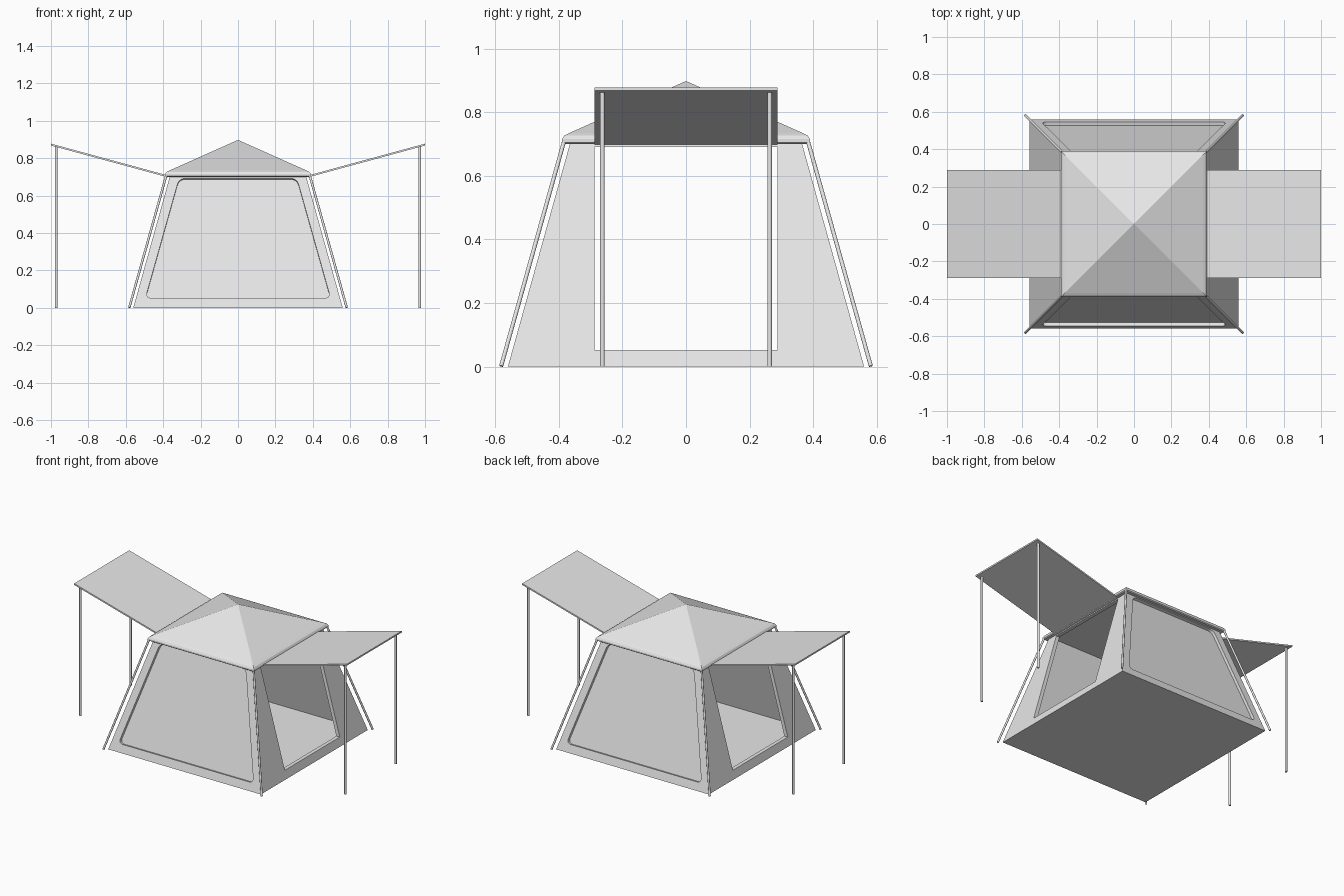
import bpy, bmesh
from math import radians
from mathutils import Vector, Matrix

cube = bpy.data.objects.get("Cube")
if cube:
    bpy.data.objects.remove(cube, do_unlink=True)

canvas = bpy.data.materials.new("light_grey")
canvas.use_nodes = True
canvas.diffuse_color = (0.8, 0.8, 0.8, 1)
canvas.node_tree.nodes["Principled BSDF"].inputs["Base Color"].default_value = (0.8, 0.8, 0.8, 1)

BASE, TOP, HEIGHT = 0.56, 0.365, 0.70
SLOPE = (BASE - TOP) / HEIGHT


def loft(name, loops):
    """Closed solid through a list of matching point loops."""
    bm = bmesh.new()
    rings = [[bm.verts.new(p) for p in loop] for loop in loops]
    count = len(rings[0])
    for a, b in zip(rings, rings[1:]):
        for i in range(count):
            j = (i + 1) % count
            bm.faces.new((a[i], a[j], b[j], b[i]))
    bm.faces.new(rings[0])
    bm.faces.new(rings[-1])
    bmesh.ops.remove_doubles(bm, verts=bm.verts, dist=1e-6)
    bmesh.ops.recalc_face_normals(bm, faces=bm.faces)
    mesh = bpy.data.meshes.new(name)
    bm.to_mesh(mesh)
    bm.free()
    mesh.materials.append(canvas)
    obj = bpy.data.objects.new(name, mesh)
    bpy.context.collection.objects.link(obj)
    return obj


def square(half, z):
    return [(-half, -half, z), (half, -half, z), (half, half, z), (-half, half, z)]


def box(name, x, y, z0, z1):
    return loft(name, [[(-x, -y, z), (x, -y, z), (x, y, z), (-x, y, z)] for z in (z0, z1)])


def rounded(corners, radius, steps=6):
    """Outline with curved corners."""
    points = []
    for i, c in enumerate(corners):
        a = c + (corners[i - 1] - c).normalized() * radius
        b = c + (corners[(i + 1) % len(corners)] - c).normalized() * radius
        for s in range(steps + 1):
            t = s / steps
            points.append(a * (1 - t) ** 2 + c * 2 * t * (1 - t) + b * t * t)
    return points


def cut(target, cutter):
    mod = target.modifiers.new("cut", "BOOLEAN")
    mod.operation = "DIFFERENCE"
    mod.solver = "EXACT"
    mod.object = cutter
    bpy.context.view_layer.objects.active = target
    bpy.ops.object.modifier_apply(modifier=mod.name)
    bpy.data.objects.remove(cutter, do_unlink=True)


def rod(name, start, end, radius=0.0075):
    start, end = Vector(start), Vector(end)
    axis = end - start
    bpy.ops.mesh.primitive_cylinder_add(vertices=12, radius=radius, depth=axis.length,
                                        location=(start + end) / 2)
    obj = bpy.context.object
    obj.name = name
    obj.rotation_euler = axis.to_track_quat("Z", "Y").to_euler()
    obj.data.materials.append(canvas)
    bpy.ops.object.shade_smooth_by_angle(angle=radians(40))


# Tent body: hollow tapered shell with a floor
body = loft("tent_walls", [square(BASE, 0), square(TOP, HEIGHT)])
WALL = 0.025
cut(body, loft("inner_cutter", [square(BASE - WALL - SLOPE * z, z) for z in (0.008, HEIGHT + 0.05)]))

# Side doorways, straight through
cut(body, box("door_cutter", 1, 0.288, 0.053, 0.69))

# Recessed panels with round corners on front and back
outline = rounded([Vector(p) for p in ((-0.495, 0.052), (0.495, 0.052), (0.315, 0.692), (-0.315, 0.692))], 0.035)
inward = Vector((0, 1, -SLOPE)).normalized()
for turn in (0, 180):
    spin = Matrix.Rotation(radians(turn), 3, "Z")
    loops = [[spin @ (Vector((p.x, -BASE + SLOPE * p.y, p.y)) + inward * d) for p in outline]
             for d in (-0.03, 0.019)]
    cut(body, loft("panel_cutter", loops))

# Roof: rounded eave rising to a point
eave = [(0.384, 0.70), (0.39, 0.705), (0.39, 0.715), (0.383, 0.726), (0.368, 0.734), (0, 0.898)]
loft("roof", [square(h, z) for h, z in eave])

# Awnings and their poles, and the slanted corner legs
for sx, side in ((1, "left"), (-1, "right")):
    section = [(0.375, 0.698), (1.0, 0.868), (1.0, 0.878), (0.375, 0.708)]
    loft(side + "_awning", [[(sx * x, y, z) for x, z in section] for y in (-0.288, 0.288)])
    for sy, end in ((-1, "front"), (1, "back")):
        rod(f"{side}_{end}_awning_pole", (sx * 0.972, sy * 0.263, 0), (sx * 0.972, sy * 0.263, 0.864))
        rod(f"{side}_{end}_leg", (sx * 0.581, sy * 0.581, 0.002), (sx * 0.383, sy * 0.383, 0.71), 0.0065)
